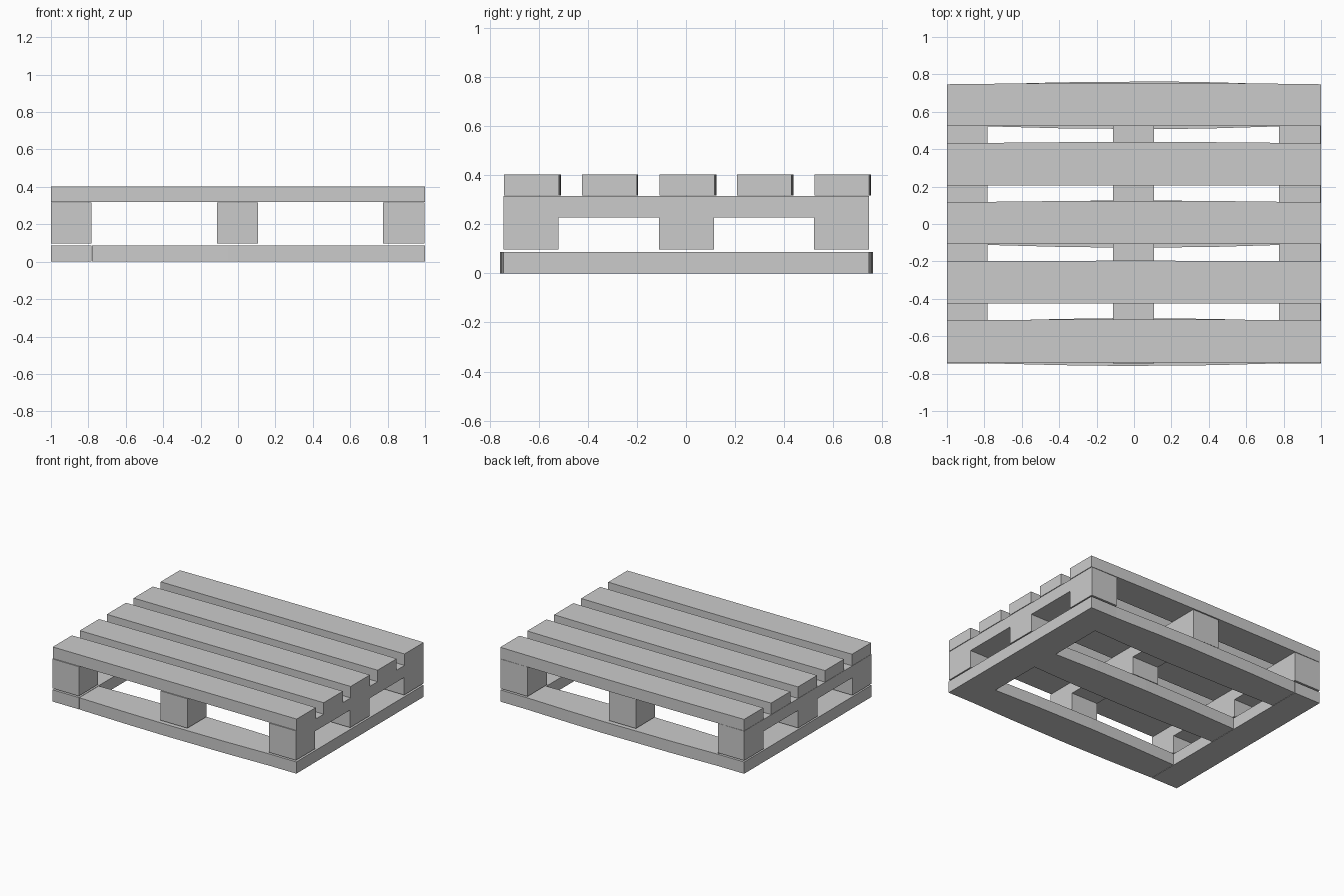
import bpy, bmesh
from mathutils import Vector

if "Cube" in bpy.data.objects:
    bpy.data.objects.remove(bpy.data.objects["Cube"])


def prism(name, outline, direction):
    """Extrude a flat outline of 3D points along a direction."""
    bm = bmesh.new()
    face = bm.faces.new([bm.verts.new(p) for p in outline])
    ext = bmesh.ops.extrude_face_region(bm, geom=[face])
    moved = [v for v in ext["geom"] if isinstance(v, bmesh.types.BMVert)]
    bmesh.ops.translate(bm, verts=moved, vec=Vector(direction))
    bmesh.ops.recalc_face_normals(bm, faces=bm.faces)
    mesh = bpy.data.meshes.new(name)
    bm.to_mesh(mesh)
    bm.free()
    obj = bpy.data.objects.new(name, mesh)
    bpy.context.collection.objects.link(obj)
    return obj


def board(name, half, y0, y1, z0, z1, bow0=0.0, bow1=0.0, peak=0.0):
    """Board along x whose long edges bow outwards a little, like worn timber."""
    xs = [-half, -half * 0.5, peak, half * 0.55, half]
    bulge = [0, 0.7, 1, 0.7, 0]
    low = [(x, y0 - bow0 * b, z0) for x, b in zip(xs, bulge)]
    high = [(x, y1 + bow1 * b, z0) for x, b in zip(xs, bulge)]
    return prism(name, low + high[::-1], (0, 0, z1 - z0))


# Five deck planks
for i, y in enumerate((-0.629, -0.312, 0.004, 0.319, 0.635)):
    board(f"deck_plank_{i + 1}", 1.0, y - 0.112, y + 0.112, 0.318, 0.403,
          bow1=0.008 if i != 1 else 0.004)

# Three stringers, each with its three blocks, as one comb-shaped profile
comb = [(-0.745, 0.316), (-0.745, 0.098), (-0.52, 0.098), (-0.52, 0.228),
        (-0.11, 0.228), (-0.11, 0.098), (0.115, 0.098), (0.115, 0.228),
        (0.522, 0.228), (0.522, 0.098), (0.747, 0.098), (0.747, 0.316)]
for side, x0, x1 in (("left", -1.0, -0.784), ("middle", -0.112, 0.107),
                     ("right", 0.776, 0.997)):
    prism(f"{side}_stringer_with_blocks", [(x0, y, z) for y, z in comb],
          (x1 - x0, 0, 0))

# Base frame: two end boards across, three long boards between them
for side, x0, x1 in (("left", -1.0, -0.783), ("right", 0.78, 1.0)):
    prism(f"base_{side}_end_board",
          [(x0, -0.745, 0), (x1, -0.745, 0), (x1, 0.747, 0), (x0, 0.747, 0)],
          (0, 0, 0.087))
board("base_front_board", 0.78, -0.745, -0.518, 0, 0.087, 0.014, 0.015, -0.05)
board("base_middle_board", 0.78, -0.112, 0.112, 0, 0.087, 0.015, 0.015)
board("base_back_board", 0.78, 0.522, 0.747, 0, 0.087, 0.015, 0.015, 0.15)
